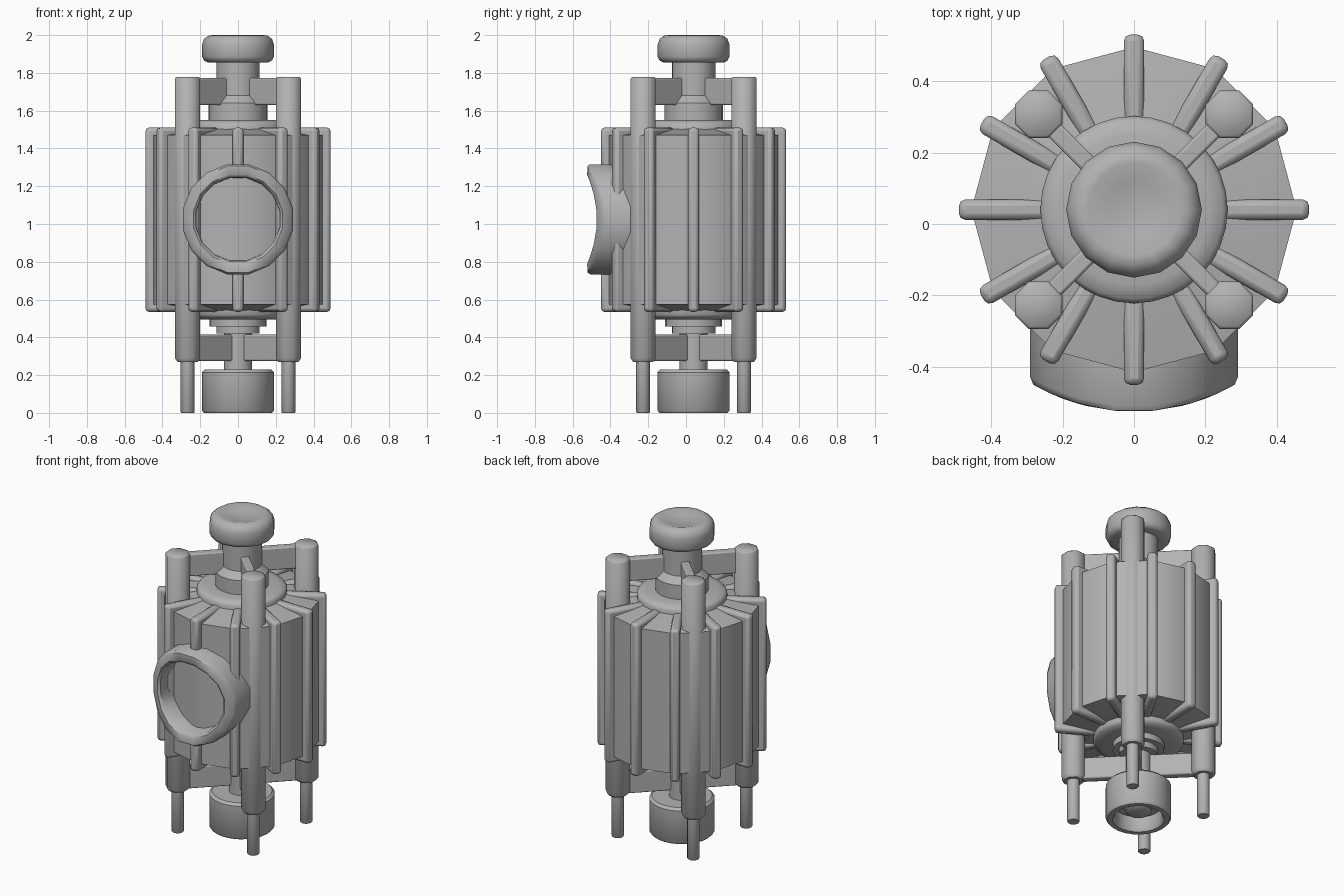
import bpy, bmesh, math
from mathutils import Matrix, Vector

if "Cube" in bpy.data.objects:
    bpy.data.objects.remove(bpy.data.objects["Cube"], do_unlink=True)

AXIS_Y = 0.04          # the vertical axis of the machine
PORT_Z = 1.025

grey = bpy.data.materials.new("cast metal grey")
grey.use_nodes = True
colour = (0.45, 0.45, 0.45, 1)
grey.diffuse_color = colour
grey.node_tree.nodes["Principled BSDF"].inputs["Base Color"].default_value = colour


def finish(name, bm, angle=40, bevel=0):
    bmesh.ops.recalc_face_normals(bm, faces=bm.faces)
    mesh = bpy.data.meshes.new(name)
    bm.to_mesh(mesh)
    bm.free()
    mesh.materials.append(grey)
    obj = bpy.data.objects.new(name, mesh)
    bpy.context.collection.objects.link(obj)
    if bevel:
        mod = obj.modifiers.new("rounded edges", "BEVEL")
        mod.width, mod.segments, mod.limit_method = bevel, 2, "ANGLE"
        mod.angle_limit = math.radians(50)
    bpy.ops.object.select_all(action="DESELECT")
    obj.select_set(True)
    bpy.context.view_layer.objects.active = obj
    bpy.ops.object.shade_smooth_by_angle(angle=math.radians(angle))
    return obj


def lathe(name, profile, sides, x=0, y=AXIS_Y, turn=0, angle=40):
    """Revolve (radius, height) points around a vertical axis."""
    bm = bmesh.new()
    rings = []
    for r, z in profile:
        rings.append([bm.verts.new((x + r * math.cos(a), y + r * math.sin(a), z))
                      for a in (turn + math.tau * i / sides for i in range(sides))])
    for low, high in zip(rings, rings[1:]):
        for i in range(sides):
            j = (i + 1) % sides
            bm.faces.new((low[i], low[j], high[j], high[i]))
    bm.faces.new(rings[0])
    bm.faces.new(rings[-1])
    return finish(name, bm, angle)


def radial_box(name, angle, r0, r1, width, z0, z1, bevel):
    """A box pointing away from the axis in the given direction."""
    bm = bmesh.new()
    place = (Matrix.Translation((0, AXIS_Y, 0)) @ Matrix.Rotation(angle, 4, "Z")
             @ Matrix.Translation(((r0 + r1) / 2, 0, (z0 + z1) / 2))
             @ Matrix.Diagonal((r1 - r0, width, z1 - z0, 1)))
    bmesh.ops.create_cube(bm, size=1, matrix=place)
    return finish(name, bm, 40, bevel)


# Twelve-sided housing with shallow cone ends
lathe("housing", [(0.2, 0.535), (0.25, 0.54), (0.455, 0.575),
                  (0.455, 1.47), (0.25, 1.505), (0.2, 1.51)], 12, angle=35)

# Cooling ribs, the front one split around the port
for i in range(12):
    spans = [(0.535, 0.76), (1.29, 1.51)] if i == 9 else [(0.535, 1.51)]
    for z0, z1 in spans:
        radial_box("cooling_rib", math.tau * i / 12, 0.2, 0.49, 0.057, z0, z1, 0.018)

# End collars and central shafts
lathe("top_collar", [(0.262, 1.49), (0.262, 1.525), (0.25, 1.54), (0.21, 1.55), (0.1, 1.55)], 32)
lathe("bottom_collar", [(0.1, 0.495), (0.21, 0.495), (0.25, 0.505), (0.262, 0.52), (0.262, 0.56)], 32)
lathe("top_shaft", [(0.155, 1.54), (0.155, 1.64), (0.115, 1.68), (0.115, 1.87)], 24)
lathe("bottom_shaft", [(0.075, 0.2), (0.075, 0.42), (0.115, 0.42), (0.115, 0.457),
                       (0.15, 0.457), (0.15, 0.51)], 24)

# Rounded knob with a slightly dished top
lathe("top_knob", [(0.1, 1.855), (0.16, 1.855), (0.18, 1.865), (0.19, 1.885), (0.19, 1.95),
                   (0.18, 1.98), (0.155, 1.998), (0.13, 2.0), (0.08, 1.985), (0.02, 1.98)], 16)

# Hollow foot with a central boss
lathe("bottom_cup", [(0.06, 0.04), (0.075, 0.05), (0.075, 0.09), (0.135, 0.09), (0.14, 0.015),
                     (0.15, 0), (0.18, 0), (0.19, 0.012), (0.19, 0.215), (0.175, 0.23),
                     (0.05, 0.23)], 24)

# Four posts with legs, braced to the shafts
for sx in (-1, 1):
    for sy in (-1, 1):
        px, py = sx * 0.267, AXIS_Y + sy * 0.267
        lathe("post", [(0.058, 0.27), (0.072, 0.29), (0.072, 1.77), (0.064, 1.778)],
              8, px, py, math.pi / 8, 50)
        lathe("leg", [(0.033, 0), (0.037, 0.005), (0.037, 0.3)], 12, px, py)
        direction = math.atan2(sy, sx)
        radial_box("top_brace", direction, 0.05, 0.36, 0.05, 1.63, 1.772, 0.008)
        radial_box("bottom_brace", direction, 0.04, 0.36, 0.05, 0.275, 0.415, 0.008)

# Front port: a tube whose lip wraps around the housing
bm = bmesh.new()
sides = 16
rings = []
for radius, wrap in ((0.297, 0.40), (0.297, 0.55), (0.287, 0.565), (0.24, 0.565),
                     (0.226, 0.55), (0.222, 0.40)):
    ring = []
    for i in range(sides):
        a = math.tau * (i + 0.5) / sides
        x, z = radius * math.cos(a), radius * math.sin(a)
        ring.append(bm.verts.new((x, AXIS_Y - math.sqrt(wrap ** 2 - x ** 2), PORT_Z + z)))
    rings.append(ring)
for a, b in zip(rings, rings[1:] + rings[:1]):
    for i in range(sides):
        j = (i + 1) % sides
        bm.faces.new((a[i], a[j], b[j], b[i]))
finish("front_port", bm, 50)
